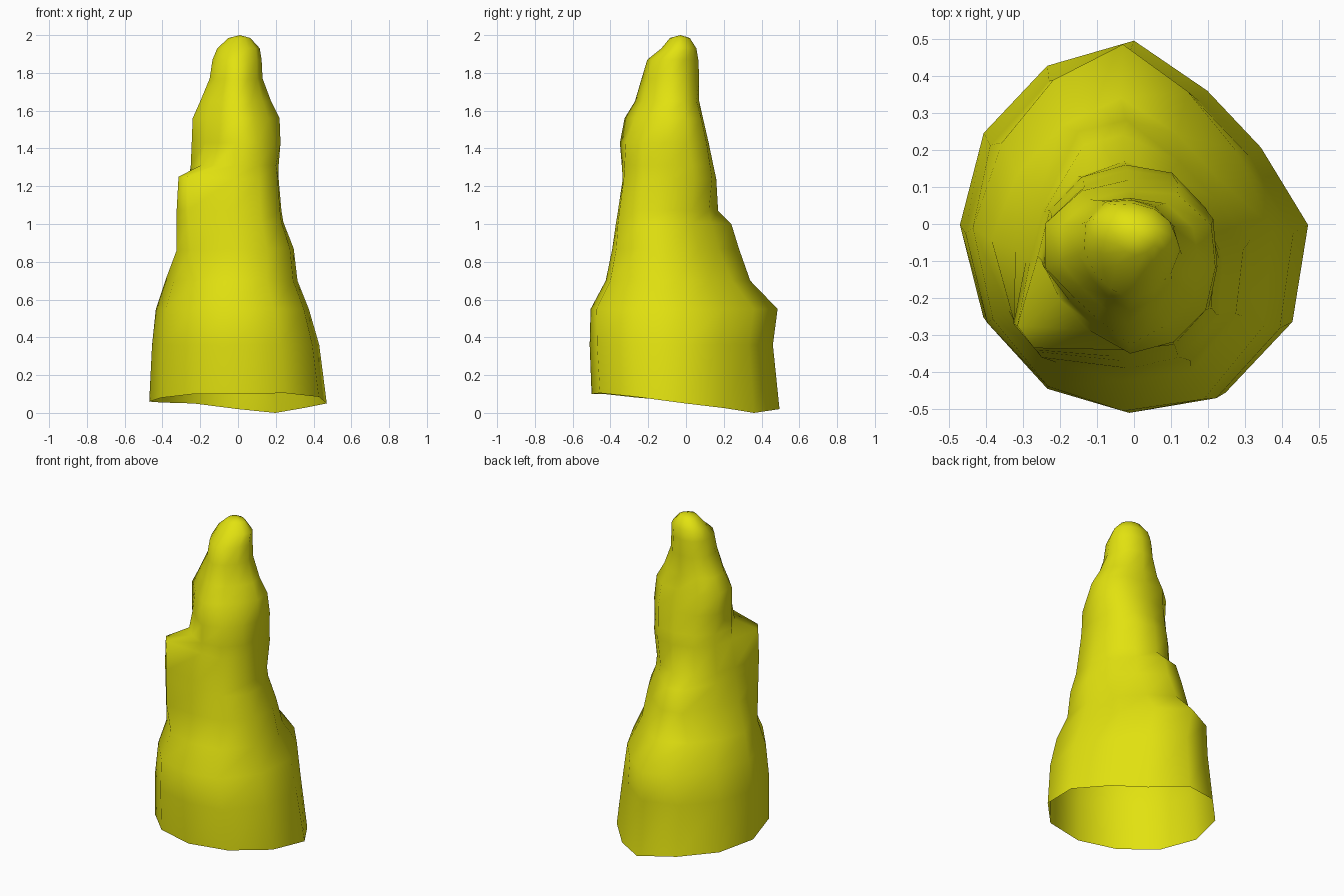
import bpy, bmesh, math

SIDES = 12  # ring corners every 30 degrees, counter-clockwise from +x

# Horizontal slices of the spire: z, x min, x max, y min, y max
SLICES = [
    (0.05, -0.47, 0.47, -0.50, 0.495),
    (0.36, -0.455, 0.43, -0.51, 0.46),
    (0.55, -0.435, 0.375, -0.505, 0.485),
    (0.70, -0.385, 0.315, -0.425, 0.34),
    (0.87, -0.32, 0.295, -0.39, 0.25),
    (1.01, -0.29, 0.24, -0.37, 0.19),
    (1.07, -0.28, 0.23, -0.36, 0.17),
    (1.24, -0.26, 0.215, -0.335, 0.16),
    (1.31, -0.25, 0.215, -0.34, 0.145),
    (1.43, -0.245, 0.225, -0.35, 0.12),
    (1.56, -0.24, 0.22, -0.325, 0.09),
    (1.65, -0.20, 0.175, -0.27, 0.07),
    (1.77, -0.15, 0.13, -0.235, 0.07),
    (1.87, -0.135, 0.125, -0.205, 0.065),
    (1.93, -0.11, 0.115, -0.13, 0.055),
    (1.985, -0.05, 0.065, -0.085, 0.02),
]
# Fullness of the four diagonals by height: z, back right, back left,
# front left, front right
FULLNESS = [
    (0.00, 0.84, 1.00, 1.00, 1.05),
    (0.36, 0.85, 0.98, 1.00, 1.06),
    (0.55, 0.86, 0.93, 1.00, 1.08),
    (0.87, 0.87, 0.92, 1.00, 1.08),
    (1.05, 0.93, 0.98, 1.00, 1.12),
    (1.25, 1.06, 1.00, 0.95, 1.13),
    (1.43, 1.10, 1.06, 0.80, 1.00),
    (1.56, 1.10, 1.15, 0.77, 0.86),
    (1.77, 1.00, 1.10, 0.86, 0.92),
    (2.00, 0.95, 1.12, 0.95, 0.95),
]
# Heights of the wavy open rim, one per corner
RIM = [.05, .025, 0, .02, .05, .055, .06, .08, .1, .1, .105, .085]
# Knobs that stick out: (slice, corner) -> position
KNOBS = {
    # front left ledge
    (4, 7): (-0.325, -0.26, 0.86), (4, 8): (-0.25, -0.36, 0.86),
    (5, 7): (-0.325, -0.265, 1.01), (5, 8): (-0.26, -0.345, 1.01),
    (6, 7): (-0.325, -0.27, 1.07), (6, 8): (-0.265, -0.34, 1.07),
    (7, 7): (-0.315, -0.275, 1.25), (7, 8): (-0.27, -0.335, 1.25),
    # back ledge
    (4, 3): (-0.02, 0.28, 0.87), (4, 4): (-0.15, 0.25, 0.87),
    (5, 3): (-0.03, 0.24, 1.00), (5, 4): (-0.135, 0.215, 1.00),
}


def fullness(z, corner):
    """Blend the diagonal fullness between the listed heights."""
    if corner % 3 == 0:
        return 1
    q = 1 + corner // 3
    for a, b in zip(FULLNESS, FULLNESS[1:]):
        if z <= b[0]:
            t = (z - a[0]) / (b[0] - a[0])
            return a[q] + (b[q] - a[q]) * t


bm = bmesh.new()
rings = []
for r, (z, x0, x1, y0, y1) in enumerate(SLICES):
    ring = []
    for s in range(SIDES):
        a = 2 * math.pi * s / SIDES
        k = fullness(z, s)
        co = ((x0 + x1) / 2 + (x1 - x0) / 2 * k * math.cos(a),
              (y0 + y1) / 2 + (y1 - y0) / 2 * k * math.sin(a),
              RIM[s] if r == 0 else z)
        ring.append(bm.verts.new(KNOBS.get((r, s), co)))
    rings.append(ring)

# Skin between slices, closed at the tip and open below
for low, high in zip(rings, rings[1:]):
    for s in range(SIDES):
        t = (s + 1) % SIDES
        bm.faces.new((low[s], low[t], high[t], high[s]))
tip = bm.verts.new((0.01, -0.03, 2.0))
for s in range(SIDES):
    bm.faces.new((rings[-1][s], rings[-1][(s + 1) % SIDES], tip))
for f in bm.faces:
    f.smooth = True

mesh = bpy.data.meshes.new("rock_spire")
bm.to_mesh(mesh)
bm.free()
spire = bpy.data.objects.new("rock_spire", mesh)
bpy.context.collection.objects.link(spire)

yellow = bpy.data.materials.new("yellow")
yellow.diffuse_color = (0.76, 0.76, 0.005, 1)
mesh.materials.append(yellow)
